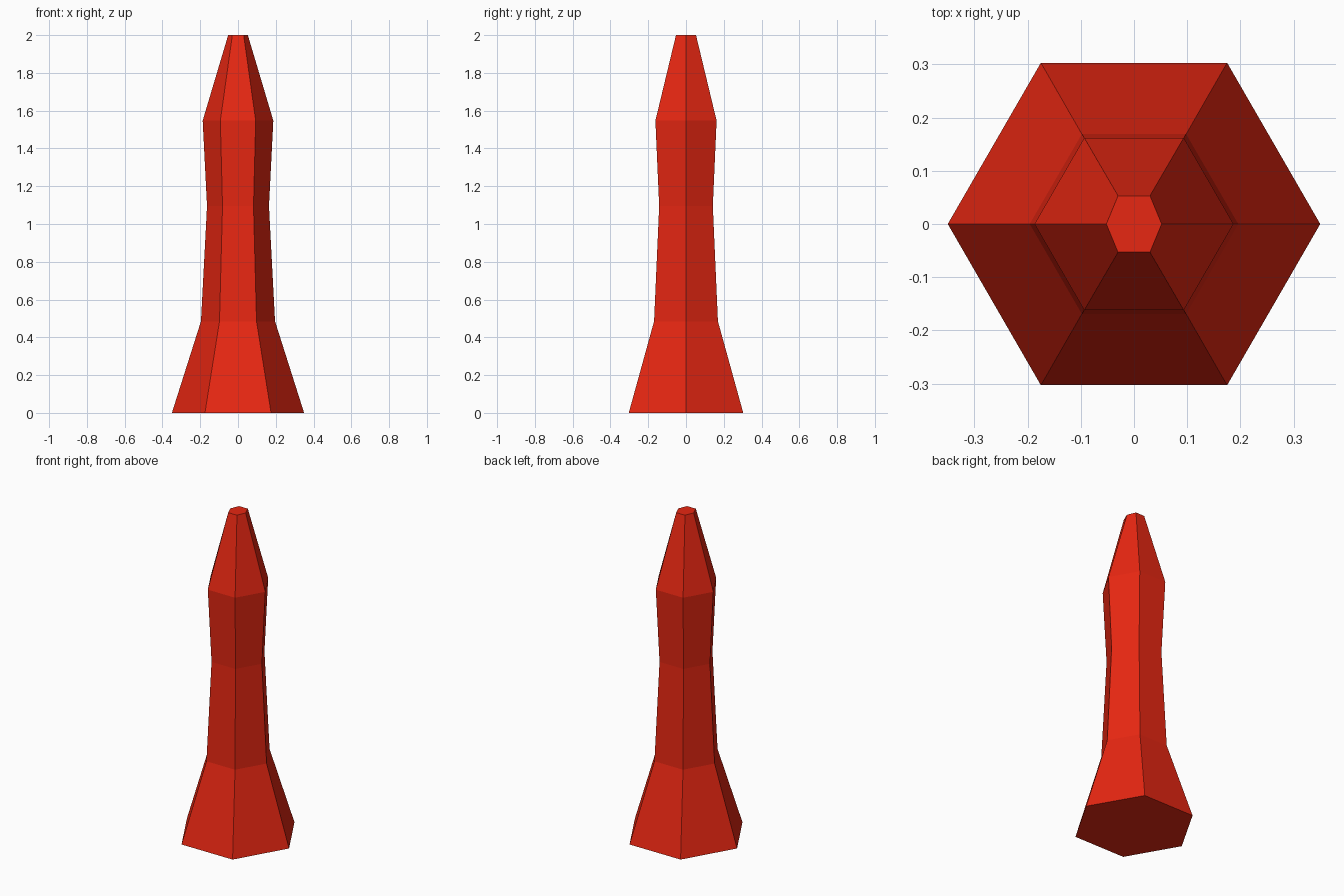
import bpy, bmesh

if "Cube" in bpy.data.objects:
    bpy.data.objects.remove(bpy.data.objects["Cube"])

# Hexagonal profile: height, corner x, side x, side y
PROFILE = [
    (0.00, 0.350, 0.175, 0.303),
    (0.485, 0.196, 0.098, 0.169),
    (1.095, 0.164, 0.082, 0.142),
    (1.547, 0.187, 0.0935, 0.162),
    (2.00, 0.052, 0.030, 0.053),
]

# Flared six-sided spike with flat caps
bm = bmesh.new()
rings = []
for z, cx, sx, sy in PROFILE:
    outline = [(cx, 0), (sx, sy), (-sx, sy), (-cx, 0), (-sx, -sy), (sx, -sy)]
    rings.append([bm.verts.new((x, y, z)) for x, y in outline])
for low, high in zip(rings, rings[1:]):
    for i in range(6):
        j = (i + 1) % 6
        bm.faces.new((low[i], low[j], high[j], high[i]))
bm.faces.new(rings[0][::-1])
bm.faces.new(rings[-1])

mesh = bpy.data.meshes.new("spike")
bm.to_mesh(mesh)
bm.free()
spike = bpy.data.objects.new("spike", mesh)
bpy.context.collection.objects.link(spike)

# Red paint
red = bpy.data.materials.new("red")
red.diffuse_color = (0.8, 0.02, 0.006, 1)
red.use_nodes = True
red.node_tree.nodes["Principled BSDF"].inputs["Base Color"].default_value = red.diffuse_color
mesh.materials.append(red)
